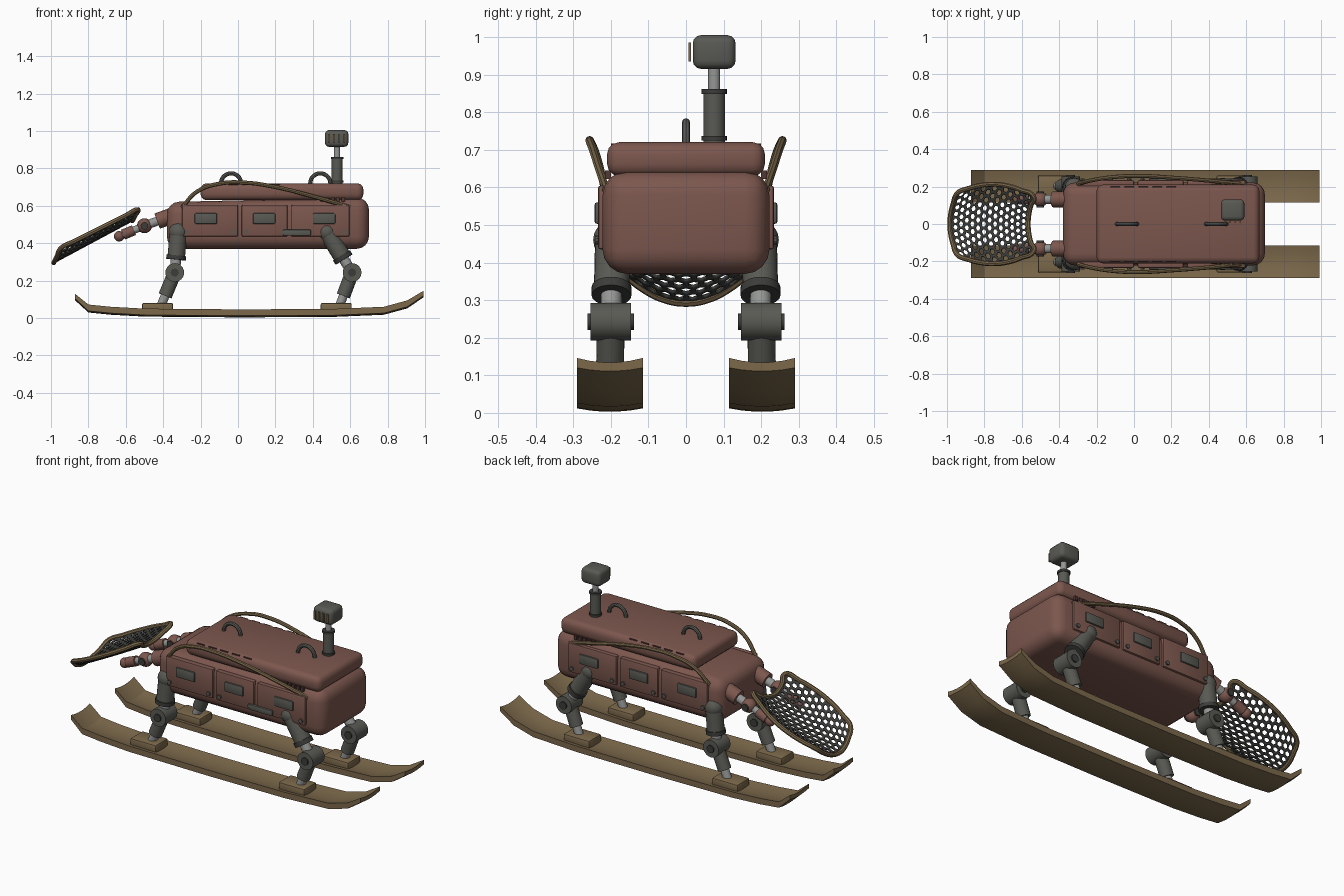
import bpy, bmesh, math
from mathutils import Vector

if "Cube" in bpy.data.objects:
    bpy.data.objects.remove(bpy.data.objects["Cube"], do_unlink=True)


def material(name, rgb):
    m = bpy.data.materials.new(name)
    m.use_nodes = True
    m.diffuse_color = (*rgb, 1)
    m.node_tree.nodes["Principled BSDF"].inputs["Base Color"].default_value = (*rgb, 1)
    return m


RED = material("rust red", (0.2, 0.095, 0.075))
DARK_RED = material("dark red", (0.08, 0.04, 0.035))
TAN = material("tan wood", (0.2, 0.14, 0.07))
GREY = material("warm grey", (0.1, 0.1, 0.088))
DARK = material("dark grey", (0.045, 0.045, 0.042))
STEEL = material("light steel", (0.3, 0.31, 0.3))


def finish(name, bm, mat):
    bmesh.ops.recalc_face_normals(bm, faces=bm.faces)
    me = bpy.data.meshes.new(name)
    bm.to_mesh(me)
    bm.free()
    ob = bpy.data.objects.new(name, me)
    bpy.context.collection.objects.link(ob)
    me.materials.append(mat)
    return ob


def box(name, lo, hi, mat, bevel=0.0, segs=3, shape=None):
    lo, hi = Vector(lo), Vector(hi)
    bm = bmesh.new()
    bmesh.ops.create_cube(bm, size=1)
    for v in bm.verts:
        v.co = Vector([(lo[i] + hi[i]) / 2 + v.co[i] * abs(hi[i] - lo[i]) for i in range(3)])
        if shape:
            shape(v.co)
    if bevel:
        bmesh.ops.bevel(bm, geom=bm.edges[:], offset=bevel, segments=segs,
                        profile=0.5, affect='EDGES', clamp_overlap=True)
    return finish(name, bm, mat)


def rod(name, a, b, r, mat, r2=None, sides=20):
    a, b = Vector(a), Vector(b)
    bm = bmesh.new()
    bmesh.ops.create_cone(bm, cap_ends=True, segments=sides, radius1=r,
                          radius2=r if r2 is None else r2, depth=(b - a).length)
    rot = (b - a).to_track_quat('Z', 'Y')
    for v in bm.verts:
        v.co = rot @ v.co + (a + b) / 2
    return finish(name, bm, mat)


def ball(name, c, r, mat):
    bm = bmesh.new()
    bmesh.ops.create_uvsphere(bm, u_segments=16, v_segments=10, radius=r)
    bmesh.ops.translate(bm, verts=bm.verts, vec=c)
    return finish(name, bm, mat)


def tube(name, pts, r, mat, closed=False):
    cu = bpy.data.curves.new(name, 'CURVE')
    cu.dimensions = '3D'
    cu.bevel_depth, cu.bevel_resolution, cu.use_fill_caps = r, 2, True
    cu.resolution_u = 5
    sp = cu.splines.new('BEZIER')
    sp.bezier_points.add(len(pts) - 1)
    for bp, p in zip(sp.bezier_points, pts):
        bp.co = p
        bp.handle_left_type = bp.handle_right_type = 'AUTO'
    sp.use_cyclic_u = closed
    ob = bpy.data.objects.new(name, cu)
    bpy.context.collection.objects.link(ob)
    cu.materials.append(mat)
    bpy.ops.object.select_all(action='DESELECT')
    ob.select_set(True)
    bpy.context.view_layer.objects.active = ob
    bpy.ops.object.convert(target='MESH')


def mix(a, b, t):
    return Vector(a).lerp(Vector(b), t)


# Body with a lower nose, and the lid on top
def nose(co):
    if co.x < 0 and co.z > 0.5:
        co.z -= 0.025


box("body", (-0.38, -0.222, 0.37), (0.70, 0.222, 0.645), RED, 0.065, 4, nose)
box("lid", (-0.2, -0.21, 0.63), (0.67, 0.21, 0.72), RED, 0.032, 3)

# Carry handles
for i, x in enumerate((-0.037, 0.44)):
    arc = [(x + 0.055 * math.cos(a), 0, 0.715 + 0.058 * math.sin(a))
           for a in (math.pi * k / 6 for k in range(7))]
    tube(f"handle_{i + 1}", arc, 0.011, GREY)

# Mast with sensor head and face bars
X, Y = 0.53, 0.075
rod("mast_base", (X, Y, 0.71), (X, Y, 0.86), 0.029, GREY)
for z in (0.73, 0.855):
    rod("mast_collar", (X, Y, z - 0.006), (X, Y, z + 0.006), 0.034, DARK)
rod("mast_pole", (X, Y, 0.85), (X, Y, 0.93), 0.016, STEEL)
box("sensor_head", (0.465, 0.018, 0.915), (0.59, 0.132, 1.005), GREY, 0.022)
for i in range(4):
    x = 0.487 + 0.027 * i
    box("sensor_bar", (x - 0.005, 0.007, 0.935), (x + 0.005, 0.013, 0.985), TAN)

PANELS = ((-0.30, 0.0, -0.172), (0.02, 0.265, 0.14), (0.285, 0.595, 0.46))
for s, side in ((1, "left"), (-1, "right")):
    # Side panels with windows and bolts
    for x0, x1, wx in PANELS:
        box(f"{side}_panel", (x0, s * 0.20, 0.435), (x1, s * 0.234, 0.605), RED, 0.007, 2)
        box(f"{side}_window", (wx - 0.06, s * 0.228, 0.503), (wx + 0.06, s * 0.243, 0.56), GREY, 0.006, 2)
        for x in (x0 + 0.025, x1 - 0.025):
            rod(f"{side}_bolt", (x, s * 0.225, 0.46), (x, s * 0.242, 0.46), 0.012, GREY, sides=10)

    # Vents on the lid and behind the shoulder
    for i in range(5):
        x = -0.1 + i * 0.075
        box(f"{side}_lid_vent", (x - 0.025, s * 0.183, 0.708), (x + 0.025, s * 0.2, 0.716), DARK_RED)
        x = 0.45 + i * 0.028
        box(f"{side}_side_vent", (x - 0.009, s * 0.2, 0.622), (x + 0.009, s * 0.216, 0.645), DARK_RED)

    # Arched side rail
    rail = ((-0.30, 0.215, 0.59), (-0.22, 0.235, 0.675), (-0.1, 0.252, 0.718), (0.03, 0.257, 0.724),
            (0.2, 0.248, 0.7), (0.4, 0.232, 0.65), (0.6, 0.212, 0.592))
    tube(f"{side}_rail", [(x, s * y, z) for x, y, z in rail], 0.011, TAN)

    # Legs: hip, thigh, knee, shin, foot
    for end, hip, knee, foot in (("front", -0.318, -0.338, -0.43), ("rear", 0.475, 0.61, 0.525)):
        h, k = Vector((hip, s * 0.195, 0.46)), Vector((knee, s * 0.2, 0.243))
        f = Vector((foot + 0.02, s * 0.203, 0.07))
        tag = f"{side}_{end}"
        ball(f"{tag}_hip", h, 0.052, GREY)
        rod(f"{tag}_thigh", mix(h, k, 0.03), mix(h, k, 0.62), 0.047, GREY)
        rod(f"{tag}_thigh_collar", mix(h, k, 0.58), mix(h, k, 0.68), 0.053, DARK)
        rod(f"{tag}_thigh_rod", mix(h, k, 0.62), k, 0.028, STEEL)
        y = Vector((0, s, 0))
        rod(f"{tag}_knee", k - y * 0.054, k + y * 0.054, 0.05, GREY, sides=24)
        rod(f"{tag}_knee_hub", k - y * 0.062, k + y * 0.062, 0.022, DARK, sides=12)
        rod(f"{tag}_shin", mix(k, f, 0.1), mix(k, f, 0.72), 0.037, GREY)
        rod(f"{tag}_ankle_rod", mix(k, f, 0.7), f, 0.024, STEEL)
        box(f"{tag}_foot", (foot - 0.083, s * 0.146, 0.03), (foot + 0.083, s * 0.26, 0.08), TAN, 0.008, 2)

    # Ski lofted from a dished cross-section
    stations = ((-0.872, 0.1), (-0.80, 0.034), (-0.68, 0.022), (-0.5, 0.012), (0, 0.008),
                (0.5, 0.010), (0.78, 0.022), (0.905, 0.056), (0.993, 0.116))
    cols = [-1, -0.6, -0.2, 0.2, 0.6, 1]
    bm = bmesh.new()
    rings = []
    for i, (x, z) in enumerate(stations):
        thick = 0.026 if i in (0, len(stations) - 1) else 0.034
        under = [bm.verts.new((x, s * (0.2025 + 0.0875 * c), z - 0.005 + 0.009 * c * c)) for c in cols]
        over = [bm.verts.new((x, s * (0.2025 + 0.0875 * c), z - 0.008 + thick + 0.012 * c * c))
                for c in reversed(cols)]
        rings.append(under + over)
    n = len(rings[0])
    for a, b in zip(rings, rings[1:]):
        for j in range(n):
            bm.faces.new((a[j], a[(j + 1) % n], b[(j + 1) % n], b[j]))
    bm.faces.new(rings[0])
    bm.faces.new(rings[-1])
    finish(f"{side}_ski", bm, TAN)

    # Arms that carry the scoop
    y = s * 0.132
    sh, el, wr = (-0.33, y, 0.555), (-0.5, y, 0.493), (-0.635, y, 0.437)
    rod(f"{side}_shoulder", sh, mix(sh, el, 0.6), 0.043, RED)
    rod(f"{side}_upper_arm_rod", mix(sh, el, 0.5), el, 0.024, STEEL)
    ball(f"{side}_elbow", el, 0.04, RED)
    rod(f"{side}_elbow_hub", (-0.5, y - 0.043, 0.493), (-0.5, y + 0.043, 0.493), 0.02, DARK)
    rod(f"{side}_forearm_rod", el, wr, 0.02, STEEL)
    rod(f"{side}_forearm", mix(el, wr, 0.42), mix(el, wr, 0.85), 0.028, RED)
    ball(f"{side}_wrist", wr, 0.028, RED)


# Scoop surface: u runs front to back, v side to side
def scoop(u, v):
    half = 0.165 + 0.2 * u * (1 - u) - 0.02 * u ** 3
    edge = mix((-0.945, 0, 0.375), (-0.535, 0, 0.58), u)
    mid = mix((-0.985, 0, 0.295), (-0.565, 0, 0.52), u)
    p = mix(mid, edge, v * v)
    p.y = half * v
    return p


# Perforated scoop lattice
L, W, STEP = 0.48, 0.40, 0.04
R = STEP / math.sqrt(3)
bm = bmesh.new()
for i in range(-1, int(L / (1.5 * R)) + 3):
    for j in range(-7, 8):
        cx, cy = i * 1.5 * R, (j + 0.5 * (i % 2)) * STEP
        ring = [[bm.verts.new((cx + q * math.cos(a), cy + q * math.sin(a), 0))
                 for a in (math.pi * k / 3 for k in range(6))] for q in (R, R * 0.66)]
        for k in range(6):
            m = (k + 1) % 6
            bm.faces.new((ring[0][k], ring[0][m], ring[1][m], ring[1][k]))
bmesh.ops.remove_doubles(bm, verts=bm.verts, dist=0.001)
for co, no in (((0, 0, 0), (-1, 0, 0)), ((L, 0, 0), (1, 0, 0)),
               ((0, W / 2, 0), (0, 1, 0)), ((0, -W / 2, 0), (0, -1, 0))):
    bmesh.ops.bisect_plane(bm, geom=bm.verts[:] + bm.edges[:] + bm.faces[:],
                           plane_co=co, plane_no=no, clear_outer=True)
for v in bm.verts:
    v.co = scoop(v.co.x / L, v.co.y * 2 / W)
lattice = finish("scoop_lattice", bm, DARK)
mod = lattice.modifiers.new("thickness", 'SOLIDIFY')
mod.thickness, mod.offset = 0.008, 0

# Scoop rim
steps = [k / 6 for k in range(6)]
outline = ([(0, 2 * t - 1) for t in steps] + [(t, 1) for t in steps]
           + [(1, 1 - 2 * t) for t in steps] + [(1 - t, -1) for t in steps])
tube("scoop_rim", [scoop(u, v) for u, v in outline], 0.013, TAN, True)

# Latch on the right side
box("side_latch", (0.24, -0.245, 0.44), (0.39, -0.225, 0.473), GREY, 0.006, 2)

# Smooth shading with sharp edges kept
bpy.ops.object.select_all(action='DESELECT')
for ob in bpy.context.scene.objects:
    if ob.type == 'MESH':
        ob.select_set(True)
        bpy.context.view_layer.objects.active = ob
bpy.ops.object.shade_smooth_by_angle(angle=math.radians(32))
